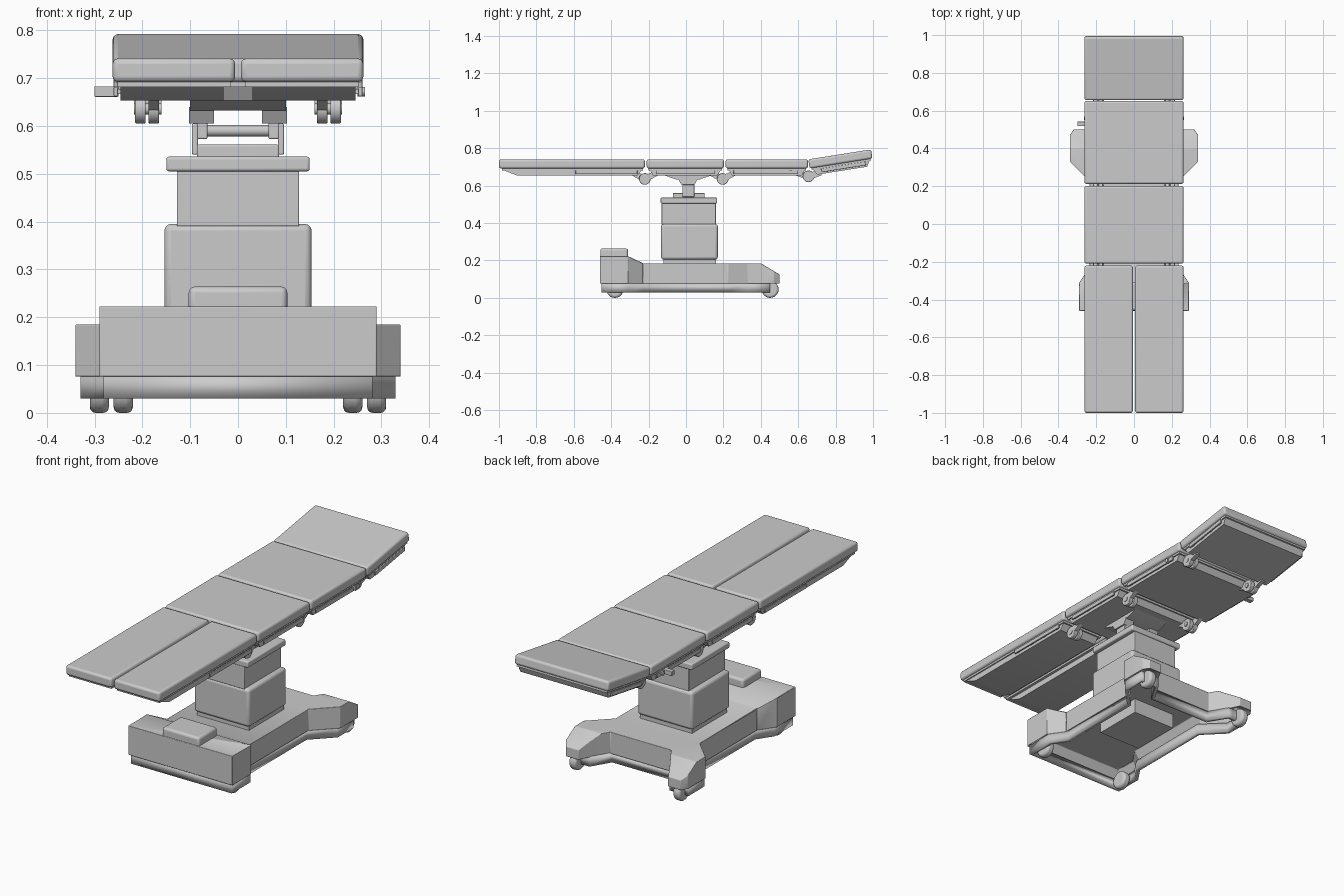
import bpy, bmesh, math
from mathutils import Vector, Matrix

if "Cube" in bpy.data.objects:
    bpy.data.objects.remove(bpy.data.objects["Cube"], do_unlink=True)

GREY = (0.6, 0.6, 0.6, 1)
mat = bpy.data.materials.new("plain grey")
mat.use_nodes = True
mat.diffuse_color = GREY
mat.node_tree.nodes["Principled BSDF"].inputs["Base Color"].default_value = GREY


def finish(name, bm, bevel=0.0, segments=3, solid=0.0):
    bmesh.ops.recalc_face_normals(bm, faces=bm.faces)
    mesh = bpy.data.meshes.new(name)
    bm.to_mesh(mesh)
    bm.free()
    ob = bpy.data.objects.new(name, mesh)
    bpy.context.collection.objects.link(ob)
    mesh.materials.append(mat)
    if solid:
        m = ob.modifiers.new("wall", "SOLIDIFY")
        m.thickness, m.offset = solid, -1
    if bevel:
        m = ob.modifiers.new("rounding", "BEVEL")
        m.width, m.segments, m.limit_method = bevel, segments, "ANGLE"
    bpy.ops.object.select_all(action="DESELECT")
    ob.select_set(True)
    bpy.context.view_layer.objects.active = ob
    bpy.ops.object.shade_smooth_by_angle(angle=math.radians(35))
    return ob


def box(name, x, y, z, bevel=0.0, segments=3):
    """Box from (min, max) pairs."""
    bm = bmesh.new()
    bmesh.ops.create_cube(bm, size=1)
    for v in bm.verts:
        v.co = Vector([(a + b) / 2 + c * (b - a) for (a, b), c in zip((x, y, z), v.co)])
    return finish(name, bm, bevel, segments)


def prism_x(name, x, profile, bevel=0.0):
    """Side profile of (y, z) points, extruded along x."""
    bm = bmesh.new()
    face = bm.faces.new([bm.verts.new((x[0], y, z)) for y, z in profile])
    out = bmesh.ops.extrude_face_region(bm, geom=[face])["geom"]
    for v in out:
        if isinstance(v, bmesh.types.BMVert):
            v.co.x = x[1]
    return finish(name, bm, bevel, 2)


def rod_x(name, x, y, z, radius, bevel=0.0):
    """Round rod lying along x."""
    bm = bmesh.new()
    bmesh.ops.create_cone(bm, cap_ends=True, segments=24, radius1=radius, radius2=radius,
                          depth=abs(x[1] - x[0]))
    bm.transform(Matrix.Translation((sum(x) / 2, y, z)) @ Matrix.Rotation(math.pi / 2, 4, "Y"))
    return finish(name, bm, bevel)


def span(side, a, b):
    return tuple(sorted((side * a, side * b)))


# Base outline: wide front, narrow waist, two splayed rear feet
half = [(0.29, -0.46), (0.29, -0.31), (0.235, -0.23), (0.235, 0.225), (0.34, 0.33),
        (0.34, 0.47), (0.32, 0.5), (0.25, 0.5), (0.23, 0.46), (0.17, 0.36)]
outline = half + [(-x, y) for x, y in reversed(half)]

# Base cover, hollow underneath, raised at the front and sloped on the feet
bm = bmesh.new()
floor = bm.faces.new([bm.verts.new((x, y, 0.075)) for x, y in outline])
bmesh.ops.extrude_face_region(bm, geom=[floor])
bm.faces.ensure_lookup_table()
for v in [v for f in bm.faces if f is not floor and len(f.verts) == len(outline) for v in f.verts]:
    v.co.z = 0.185
bm.normal_update()
for cut in (-0.31, -0.23, 0.4):
    bmesh.ops.bisect_plane(bm, geom=bm.verts[:] + bm.edges[:] + bm.faces[:],
                           plane_co=(0, cut, 0), plane_no=(0, 1, 0))
for v in bm.verts:
    if v.co.z > 0.15:
        if v.co.y < -0.3:
            v.co.z = 0.223
        elif v.co.y > 0.41:
            v.co.z = 0.185 - 0.6 * (v.co.y - 0.4)
bmesh.ops.recalc_face_normals(bm, faces=bm.faces)
under = [f for f in bm.faces if all(abs(v.co.z - 0.075) < 0.001 for v in f.verts)]
bmesh.ops.inset_region(bm, faces=under, thickness=0.03, use_even_offset=True)
for v in {v for f in under for v in f.verts}:
    v.co.z += 0.06 if v.co.y < 0.41 else 0.02
finish("base_cover", bm, 0.008)

# Skirt ring below the cover
bm = bmesh.new()
ring = [(x * 0.97, min(y * 0.98, 0.45)) for x, y in outline]
low = [bm.verts.new((x, y, 0.03)) for x, y in ring]
top = [bm.verts.new((x, y, 0.08)) for x, y in ring]
for i in range(len(ring)):
    j = (i + 1) % len(ring)
    bm.faces.new((low[i], low[j], top[j], top[i]))
finish("base_skirt", bm, solid=0.02)

box("base_control_bump", (-0.103, 0.103), (-0.458, -0.31), (0.2, 0.264), 0.012)
box("base_core", (-0.12, 0.12), (-0.11, 0.15), (0.06, 0.15))

# Casters
for side in (-1, 1):
    for place, x, y in (("front", 0.24, -0.38), ("rear", 0.29, 0.45)):
        rod_x(place + "_caster", span(side, x - 0.02, x + 0.02), y, 0.045, 0.045, 0.012)

# Telescopic column
box("column_foot", (-0.145, 0.145), (-0.12, 0.16), (0.18, 0.21))
box("column_lower", (-0.154, 0.154), (-0.133, 0.17), (0.205, 0.395), 0.014)
box("column_upper", (-0.128, 0.128), (-0.13, 0.16), (0.39, 0.51), 0.003)
box("column_collar", (-0.15, 0.15), (-0.135, 0.167), (0.505, 0.536), 0.006)
box("column_cap", (-0.086, 0.086), (-0.07, 0.1), (0.53, 0.561), 0.004)

# Tilt bracket under the seat
rod_x("tilt_axle", (-0.09, 0.09), 0.012, 0.59, 0.012)
for side in (-1, 1):
    box("tilt_upright", span(side, 0.084, 0.096), (-0.02, 0.045), (0.54, 0.605), 0.003)
    box("tilt_lug", span(side, 0.064, 0.086), (-0.02, 0.045), (0.573, 0.63), 0.003)
    prism_x("tilt_shoe", span(side, 0.05, 0.102),
            [(-0.025, 0.605), (0.045, 0.605), (0.065, 0.64), (-0.045, 0.64)])
prism_x("seat_under_housing", (-0.1, 0.1),
        [(-0.05, 0.632), (0.07, 0.632), (0.15, 0.66), (-0.13, 0.66)])


def rails(name, y0, y1):
    """Accessory rail with standoffs on both sides."""
    made = []
    for side in (-1, 1):
        made.append(box(name + "_rail", span(side, 0.252, 0.26), (y0, y1), (0.662, 0.682), 0.002))
        for k in range(4):
            y = y0 + 0.02 + (y1 - y0 - 0.04) * k / 3
            made.append(box(name + "_standoff", span(side, 0.235, 0.256),
                            (y - 0.01, y + 0.01), (0.667, 0.677)))
    return made


def section(name, y0, y1, x0=-0.262, x1=0.262):
    """Cushion, board and shallow tray."""
    d = 0.035
    return [box(name + "_cushion", (x0, x1), (y0, y1), (0.692, 0.741), 0.011),
            box(name + "_board", (x0 + 0.01, x1 - 0.01), (y0 + 0.01, y1 - 0.01), (0.682, 0.694)),
            prism_x(name + "_tray", (max(x0 + 0.015, -0.246), min(x1 - 0.015, 0.246)),
                    [(y0 + 0.015, 0.686), (y0 + d, 0.653), (y1 - d, 0.653), (y1 - 0.015, 0.686)])]


# Seat and back sections
section("seat", -0.21, 0.202)
rails("seat", -0.16, 0.155)
section("back", 0.212, 0.652)
rails("back", 0.255, 0.6)

# Head section, tilted up about its hinge
head = section("head", 0.66, 1.0) + rails("head", 0.72, 0.96)
pivot = Vector((0, 0.66, 0.70))
turn = Matrix.Translation(pivot) @ Matrix.Rotation(math.radians(9), 4, "X") @ Matrix.Translation(-pivot)
for ob in head:
    ob.data.transform(turn)

# Split leg section with tapered trays
for side in (-1, 1):
    x = span(side, 0.006, 0.262)
    box("leg_cushion", x, (-1.0, -0.22), (0.692, 0.741), 0.011)
    box("leg_board", span(side, 0.016, 0.252), (-0.985, -0.23), (0.682, 0.694))
    prism_x("leg_tray", span(side, 0.03, 0.246),
            [(-0.985, 0.686), (-0.9, 0.653), (-0.26, 0.653), (-0.235, 0.686)])
rails("leg", -0.59, -0.26)

# Hinges between the sections
for y, z in ((-0.22, 0.636), (0.196, 0.636), (0.655, 0.65)):
    for side in (-1, 1):
        for x, way in ((0.176, -1), (0.204, 1)):
            sx = span(side, x - 0.011, x + 0.011)
            rod_x("hinge_disc", sx, y, z, 0.031, 0.003)
            prism_x("hinge_arm", sx, [(y, z - 0.02), (y + way * 0.07, 0.655),
                                      (y + way * 0.07, 0.684), (y, z + 0.02)])
        rod_x("hinge_pin", span(side, 0.16, 0.218), y, z, 0.012)

# Rail clamp and side knobs
box("rail_clamp", (-0.3, -0.25), (0.518, 0.542), (0.661, 0.683), 0.002)
for side in (-1, 1):
    rod_x("rail_knob", span(side, 0.25, 0.266), 0.56, 0.672, 0.01)
